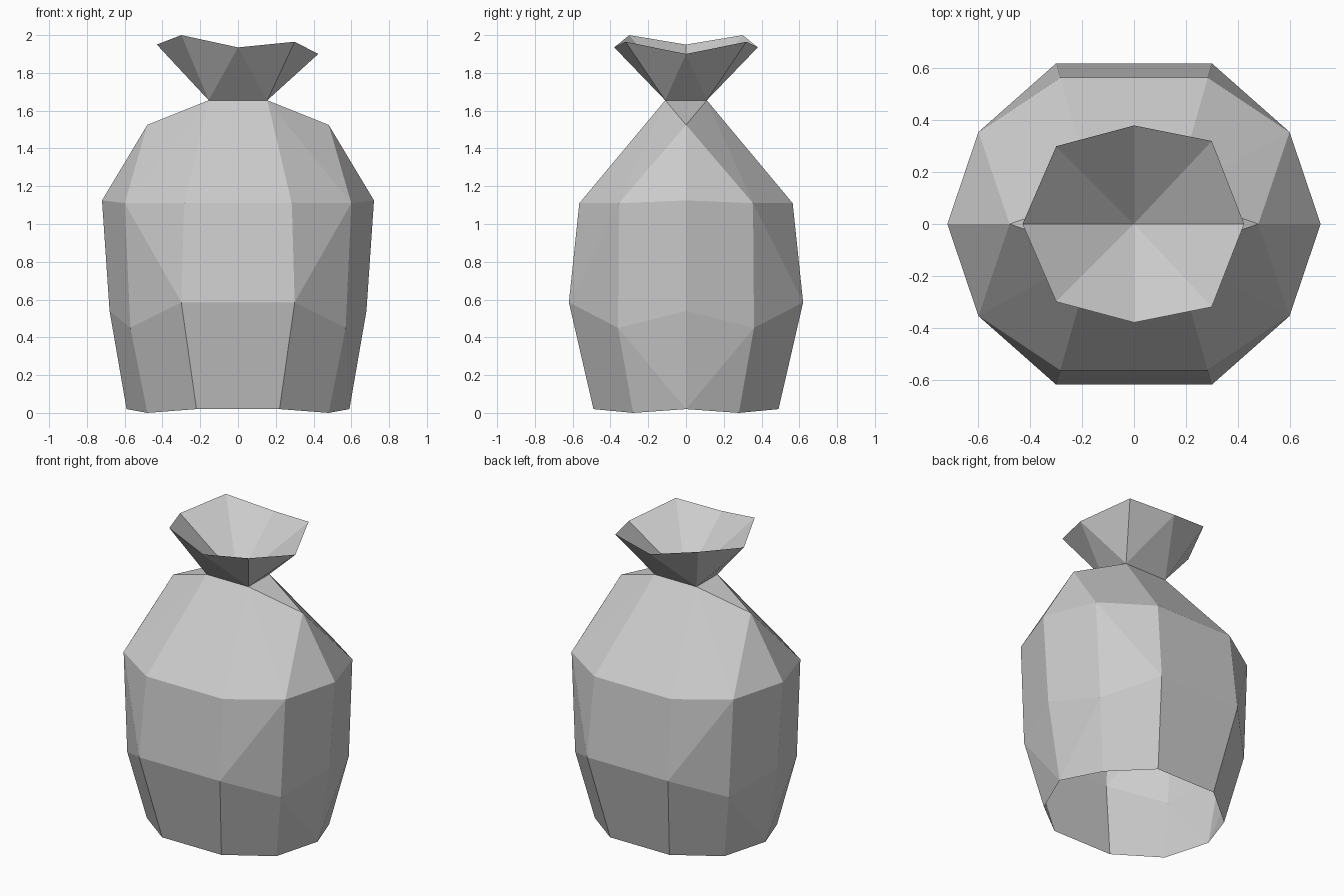
import bpy

cube = bpy.data.objects.get("Cube")
if cube:
    bpy.data.objects.remove(cube, do_unlink=True)

# Single sackcloth colour
cloth = bpy.data.materials.new("pale_grey_cloth")
cloth.use_nodes = True
GREY = (0.604, 0.604, 0.604, 1.0)
cloth.diffuse_color = GREY
cloth.node_tree.nodes["Principled BSDF"].inputs["Base Color"].default_value = GREY


def make_part(name, verts, faces, mirror):
    """Flat-shaded part, mirrored across the chosen axes."""
    mesh = bpy.data.meshes.new(name)
    mesh.from_pydata(verts, [], faces)
    mesh.materials.append(cloth)
    obj = bpy.data.objects.new(name, mesh)
    bpy.context.collection.objects.link(obj)
    mod = obj.modifiers.new("mirror", 'MIRROR')
    mod.use_axis = mirror
    mod.use_clip = True
    mod.merge_threshold = 0.001
    return obj


# Body: one quarter of a ten-sided sack, open underneath.
# Each ring runs from the side, round to the middle of the back.
rings = [
    [(0.59, 0, 0.02), (0.48, 0.28, 0), (0.22, 0.49, 0.02), (0, 0.49, 0.02)],
    [(0.68, 0, 0.54), (0.57, 0.36, 0.45), (0.30, 0.62, 0.585), (0, 0.62, 0.585)],
    [(0.72, 0, 1.125), (0.60, 0.355, 1.11), (0.285, 0.565, 1.11), (0, 0.565, 1.11)],
]
verts = [p for ring in rings for p in ring]
faces = [
    # lower wall
    (0, 1, 5), (0, 5, 4), (1, 2, 6, 5), (2, 3, 7, 6),
    # upper wall
    (4, 5, 9, 8), (5, 6, 9), (6, 10, 9), (6, 7, 11, 10),
]
# Shoulders closing in to the tied neck
SHOULDER, NECK, NECK_MID, NECK_SIDE = 12, 13, 14, 15
verts += [(0.48, 0, 1.525), (0.155, 0.11, 1.655), (0, 0.11, 1.655), (0.155, 0, 1.655)]
faces += [
    (8, 9, SHOULDER), (9, NECK, SHOULDER), (9, 10, NECK),
    (10, 11, NECK_MID, NECK), (SHOULDER, NECK, NECK_SIDE),
]
make_part("sack_body", verts, faces, (True, True, False))

# Gathered top: back half of a flared, uneven mouth
verts = [
    (0.425, 0, 1.90), (0.30, 0.32, 1.965), (0, 0.38, 1.935),
    (-0.30, 0.30, 2.0), (-0.43, 0, 1.95),                     # rim
    (0.155, 0, 1.655), (0.155, 0.11, 1.655),
    (-0.155, 0.11, 1.655), (-0.155, 0, 1.655),                # neck
    (0, 0, 1.62),                                             # bottom of the hollow
]
faces = [
    (0, 5, 6), (0, 6, 1), (1, 6, 2), (2, 6, 7), (2, 7, 3), (3, 7, 4), (4, 7, 8),
]
faces += [(i, i + 1, 9) for i in range(4)]                    # inner hollow
make_part("gathered_top", verts, faces, (False, True, False))
